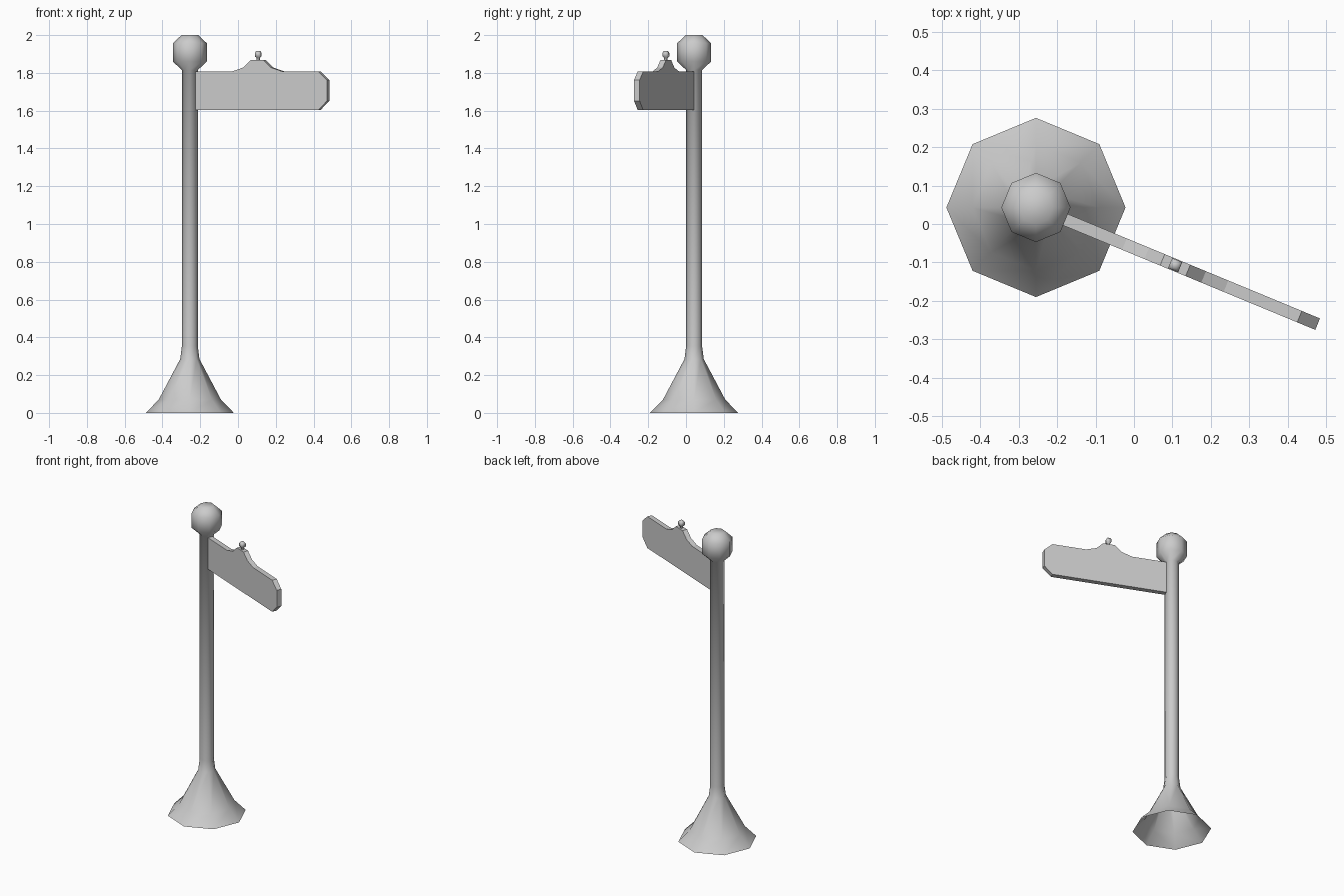
import bpy, bmesh
from math import sin, cos, pi, radians
from mathutils import Matrix

if "Cube" in bpy.data.objects:
    bpy.data.objects.remove(bpy.data.objects["Cube"])

POST = Matrix.Translation((-0.255, 0.043, 0))
SIGN = POST @ Matrix.Rotation(radians(-22.5), 4, 'Z')   # local x runs along the board


def finish(bm, name, matrix, smooth):
    bmesh.ops.recalc_face_normals(bm, faces=bm.faces[:])
    mesh = bpy.data.meshes.new(name)
    bm.to_mesh(mesh)
    bm.free()
    for p in mesh.polygons:
        p.use_smooth = smooth
    ob = bpy.data.objects.new(name, mesh)
    ob.matrix_world = matrix
    bpy.context.collection.objects.link(ob)
    return ob


def lathe(name, profile, sides, matrix, start=0.0, cap=True):
    """Revolve (radius, z) points; the bottom stays open, the top may be capped."""
    bm = bmesh.new()
    rings = [[bm.verts.new((r * cos(start + 2 * pi * i / sides),
                            r * sin(start + 2 * pi * i / sides), z))
              for i in range(sides)] for r, z in profile]
    for a, b in zip(rings, rings[1:]):
        for i in range(sides):
            j = (i + 1) % sides
            bm.faces.new((a[i], a[j], b[j], b[i]))
    if cap:
        bm.faces.new(rings[-1])
    return finish(bm, name, matrix, True)


# hollow flared foot, shaft and knob head as one eight-sided turning
lathe("post", [(0.233, 0), (0.165, 0.07), (0.051, 0.285), (0.042, 0.355),
               (0.042, 1.815), (0.09, 1.86), (0.09, 1.957), (0.044, 2.0)], 8, POST)

# sign board: outline in (along, z), as thick as one face of the shaft
outline = [(0.037, 1.603), (0.742, 1.603), (0.793, 1.652), (0.793, 1.762), (0.742, 1.808),
           (0.535, 1.808), (0.472, 1.828), (0.428, 1.868),
           (0.356, 1.868), (0.312, 1.828), (0.249, 1.808), (0.037, 1.808)]
T = 0.016
bm = bmesh.new()
face = bm.faces.new([bm.verts.new((x, -T, z)) for x, z in outline])
ext = bmesh.ops.extrude_face_region(bm, geom=[face], use_keep_orig=True)
bmesh.ops.translate(bm, vec=(0, 2 * T, 0),
                    verts=[g for g in ext["geom"] if isinstance(g, bmesh.types.BMVert)])
finish(bm, "sign_board", SIGN, False)

# small finial on the crest of the board
lathe("finial", [(0.010, 1.866), (0.010, 1.879), (0.020, 1.888), (0.020, 1.906), (0.010, 1.917)],
      4, SIGN @ Matrix.Translation((0.392, 0, 0)), start=pi / 4)
